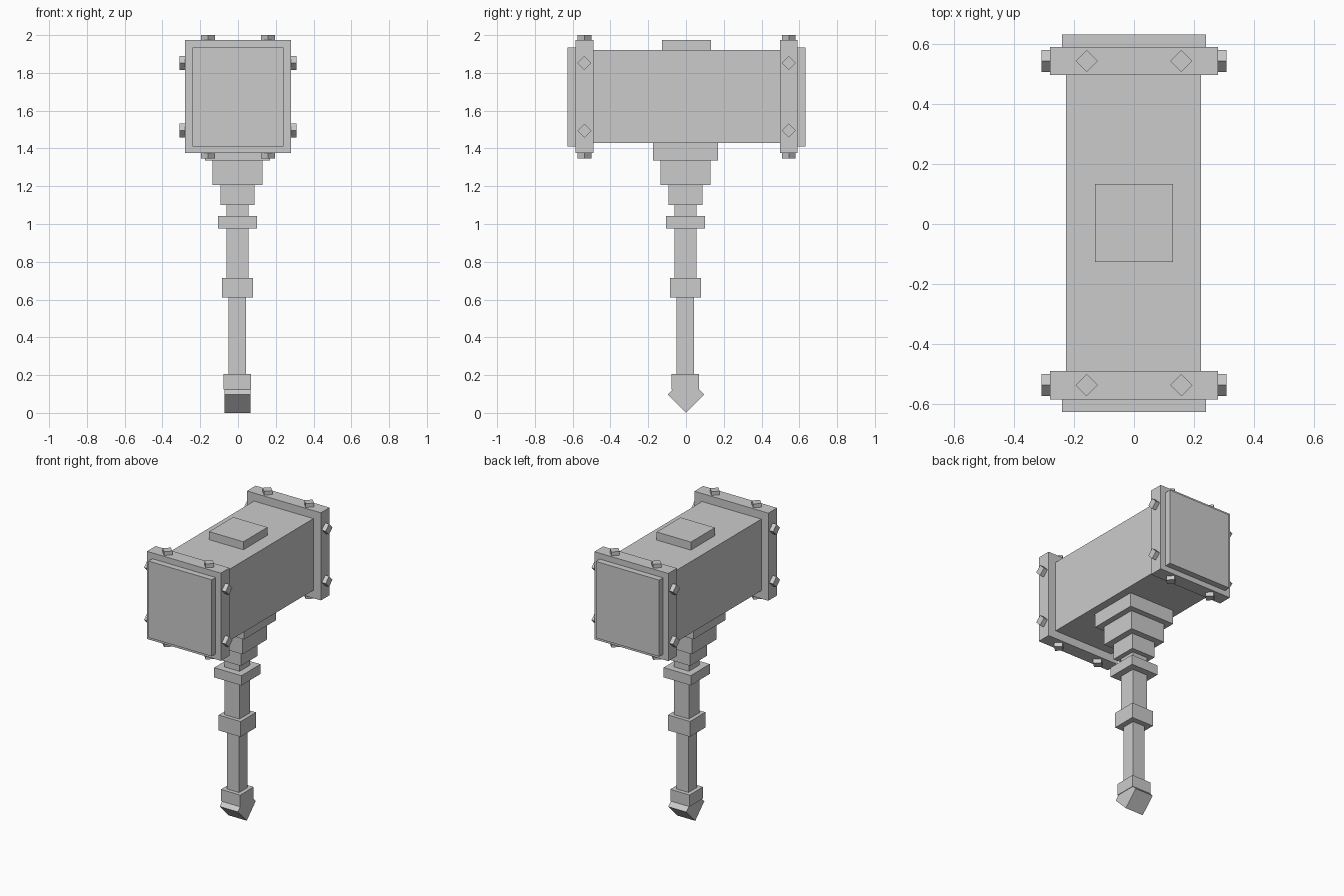
import bpy
from math import radians

if "Cube" in bpy.data.objects:
    bpy.data.objects.remove(bpy.data.objects["Cube"])

GREY = (0.6, 0.6, 0.6, 1)
stone = bpy.data.materials.new("stone_grey")
stone.use_nodes = True
stone.diffuse_color = GREY
stone.node_tree.nodes["Principled BSDF"].inputs["Base Color"].default_value = GREY


def box(name, center, size, rotation=(0, 0, 0)):
    bpy.ops.mesh.primitive_cube_add(size=1, location=center, rotation=rotation)
    ob = bpy.context.object
    ob.name = name
    ob.scale = size
    ob.data.materials.append(stone)
    return ob


def block(name, width, z0, z1):
    """Square block of the handle, centred on its axis."""
    return box(name, (-0.003, -0.003, (z0 + z1) / 2), (width, width, z1 - z0))


# Handle, from the pommel up to the head
box("pommel_tip", (-0.002, 0, 0.097), (0.137, 0.137, 0.137), (radians(45), 0, 0))
block("pommel_collar", 0.146, 0.125, 0.205)
block("lower_shaft", 0.092, 0.19, 0.62)
block("middle_ring", 0.166, 0.61, 0.715)
block("upper_shaft", 0.115, 0.70, 1.11)
block("upper_ring", 0.206, 0.975, 1.042)
block("lower_collar", 0.18, 1.10, 1.207)
block("middle_collar", 0.264, 1.207, 1.335)
block("upper_collar", 0.344, 1.335, 1.44)

# Hammer head
HEAD_Z = 1.675
box("head", (-0.002, 0.003, HEAD_Z), (0.45, 1.0, 0.49))
box("top_plate", (0, 0.003, 1.935), (0.26, 0.26, 0.08))

# End bands, striking faces and the diamond bolts around each band
BOLT = 0.052
for end, s in (("front", -1), ("back", 1)):
    y = 0.003 + s * 0.541
    box(end + "_band", (0, y, HEAD_Z), (0.56, 0.094, 0.60))
    box(end + "_striking_face", (0, 0.003 + s * 0.58, HEAD_Z - 0.002), (0.48, 0.10, 0.524))
    for a in (-1, 1):
        for b in (-1, 1):
            box(end + "_side_bolt", (a * 0.283, y, HEAD_Z - 0.002 + b * 0.179),
                (BOLT, BOLT, BOLT), (radians(45), 0, 0))
            box(end + "_cap_bolt", (a * 0.158, y, HEAD_Z - 0.001 + b * 0.301),
                (BOLT, BOLT, BOLT), (0, 0, radians(45)))
